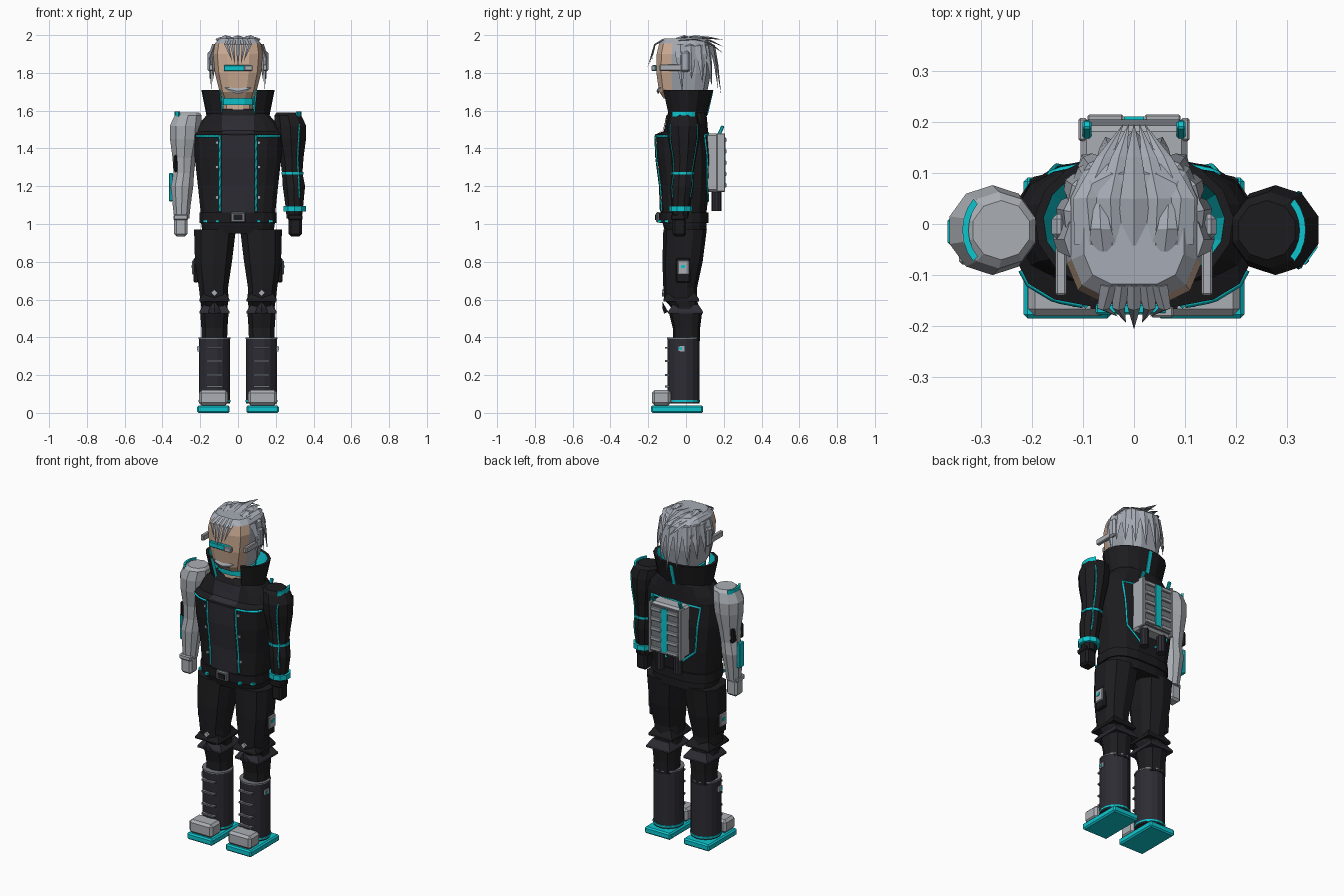
import bpy, bmesh
from math import sin, cos, pi, radians, copysign
from mathutils import Vector, Matrix
from mathutils.bvhtree import BVHTree

if "Cube" in bpy.data.objects:
    bpy.data.objects.remove(bpy.data.objects["Cube"])


def material(name, rgb):
    m = bpy.data.materials.new(name)
    m.use_nodes = True
    m.diffuse_color = (*rgb, 1)
    m.node_tree.nodes["Principled BSDF"].inputs["Base Color"].default_value = (*rgb, 1)
    return m


BLACK = material("black cloth", (.012, .012, .014))
DARK = material("dark slate", (.026, .025, .034))
GREY = material("silver grey", (.40, .42, .45))
STEEL = material("steel", (.17, .18, .20))
HAIR = material("hair grey", (.38, .41, .46))
CYAN = material("cyan", (.004, .56, .62))
SKIN = material("skin", (.62, .42, .30))


def finish(name, bm, mats, rule=None):
    bmesh.ops.remove_doubles(bm, verts=bm.verts, dist=.0002)
    bmesh.ops.recalc_face_normals(bm, faces=bm.faces)
    bm.normal_update()
    if rule:
        for f in bm.faces:
            f.material_index = rule(f)
    mesh = bpy.data.meshes.new(name)
    bm.to_mesh(mesh)
    for m in mats:
        mesh.materials.append(m)
    bpy.context.scene.collection.objects.link(bpy.data.objects.new(name, mesh))
    tree = BVHTree.FromBMesh(bm)
    bm.free()
    return tree


def skin(name, rings, mats, rule=None, closed=True):
    """Join equal rings of points with quads and cap both ends."""
    bm = bmesh.new()
    rows = [[bm.verts.new(p) for p in r] for r in rings]
    n = len(rows[0])
    for a, b in zip(rows, rows[1:]):
        for i in range(n if closed else n - 1):
            j = (i + 1) % n
            bm.faces.new((a[i], a[j], b[j], b[i]))
    if closed:
        bm.faces.new(rows[0])
        bm.faces.new(rows[-1])
    return finish(name, bm, mats, rule)


def loft(name, levels, mats, n=12, e=.8, rule=None):
    """Levels are (z, centre x, half width, front y, back y)."""
    def power(v):
        return copysign(abs(v) ** e, v)
    rings = []
    for z, cx, rx, y0, y1 in levels:
        angles = [(k + .5) * 2 * pi / n for k in range(n)]
        rings.append([(cx + rx * power(cos(a)),
                       (y0 + y1) / 2 + (y1 - y0) / 2 * power(sin(a)), z) for a in angles])
    return skin(name, rings, mats, rule)


def box(name, centre, size, mat, bevel=0, tilt=0, axis='X'):
    bm = bmesh.new()
    bmesh.ops.create_cube(bm, size=1)
    bmesh.ops.scale(bm, vec=size, verts=bm.verts)
    if bevel:
        bmesh.ops.bevel(bm, geom=bm.edges[:], offset=bevel, segments=1, affect='EDGES')
    bmesh.ops.transform(bm, verts=bm.verts, matrix=Matrix.Translation(centre)
                        @ Matrix.Rotation(radians(tilt), 4, axis))
    finish(name, bm, [mat])


def strand(name, path, width, mat, side=(1, 0, 0), thick=.35):
    """Diamond-section lock that tapers to a point."""
    path = [Vector(p) for p in path]
    side = Vector(side).normalized()
    rings = []
    for i, p in enumerate(path):
        along = path[min(i + 1, len(path) - 1)] - path[max(i - 1, 0)]
        up = side.cross(along).normalized() * thick
        w = width * max(1 - (i / (len(path) - 1)) ** 1.6, .02) / 2
        rings.append([p + side * w, p + up * w, p - side * w, p - up * w])
    skin(name, rings, [mat])


def project(tree, x, z, d):
    hit = tree.ray_cast(Vector((x, -d, z)), Vector((0, d, 0)))[0]
    return hit or Vector((x, 0, z))


def piping(name, tree, pts, d, r=.007):
    """Thin trim laid on a surface seen along y direction d."""
    curve = bpy.data.curves.new(name, 'CURVE')
    curve.dimensions = '3D'
    curve.bevel_depth, curve.bevel_resolution = r, 0
    dense = [Vector(a).lerp(Vector(b), t / 8) for a, b in zip(pts, pts[1:]) for t in range(9)]
    spline = curve.splines.new('POLY')
    spline.points.add(len(dense) - 1)
    for q, (x, z) in zip(spline.points, dense):
        q.co = (*project(tree, x, z, d), 1)
    curve.materials.append(CYAN)
    bpy.context.scene.collection.objects.link(bpy.data.objects.new(name, curve))


# Jacket with front panel, belt and trim
jacket = loft("jacket", [(.95, 0, .19, -.11, .11), (1.02, 0, .2, -.13, .11), (1.06, 0, .2, -.135, .11),
                         (1.2, 0, .215, -.14, .125), (1.35, 0, .232, -.16, .13), (1.475, 0, .235, -.165, .12),
                         (1.49, 0, .23, -.12, .118), (1.53, 0, .21, -.11, .115), (1.58, 0, .165, -.1, .11),
                         (1.61, 0, .1, -.085, .09)], [BLACK], 16, .7)
rows = [[project(jacket, x, z, 1) - Vector((0, .005, 0)) for x in (-.085, -.04, 0, .04, .085)]
        for z in (1.06, 1.2, 1.35, 1.47, 1.495, 1.53, 1.575)]
skin("front_panel", rows, [DARK], closed=False)
loft("belt", [(1.005, 0, .207, -.142, .12), (1.06, 0, .207, -.145, .12)], [BLACK], 16, .7)
box("buckle", (0, -.148, 1.035), (.08, .02, .055), STEEL, .006)
box("buckle_centre", (0, -.16, 1.035), (.045, .008, .028), BLACK)
for s in (-1, 1):
    piping("lapel_trim", jacket, [(s * .095, 1.07), (s * .095, 1.47)], 1)
    piping("chest_trim", jacket, [(s * .1, 1.465), (s * .22, 1.465)], 1)
    piping("back_trim", jacket, [(s * .05, 1.12), (s * .14, 1.2), (s * .165, 1.47), (0, 1.48)], -1)
    for z in (1.14, 1.3, 1.43):
        box("rivet", project(jacket, s * .112, z, 1), (.014, .016, .014), GREY)
    for x in (.11, .175):
        box("belt_light", (s * x, -.14 + (x - .11) * .55, 1.015), (.02, .02, .014), CYAN)

# Open standing collar, lined in cyan
rings = []
for k in range(15):
    a = radians(31 + k * 298 / 14)
    rings.append([(rx * sin(a), .002 - ry * cos(a), z) for rx, ry, z in
                  ((.165, .105, 1.56), (.195, .143, 1.71), (.178, .126, 1.71), (.15, .09, 1.56))])


def lining(f):
    c = f.calc_center_median()
    return 1 if f.normal.x * c.x + f.normal.y * c.y < -.02 else 0


skin("collar", rings, [BLACK, CYAN], lining)
box("collar_back_stripe", (0, .126, 1.64), (.022, .008, .13), CYAN, 0, -13)
loft("neck", [(1.57, 0, .082, -.09, .08), (1.69, 0, .08, -.085, .08)], [SKIN])
loft("choker", [(1.63, 0, .1, -.105, .09), (1.67, 0, .1, -.108, .09)], [CYAN])

# Head: skin on the front, hair on the sides and top


def hairline(f):
    c = f.calc_center_median()
    return 0 if c.y < -.07 and c.z < 1.955 and abs(f.normal.z) < .8 else 1


loft("head", [(1.665, 0, .085, -.12, .09), (1.7, 0, .1, -.145, .115), (1.8, 0, .125, -.16, .135),
              (1.9, 0, .135, -.158, .138), (1.955, 0, .125, -.145, .125), (1.982, 0, .1, -.12, .1)],
     [SKIN, HAIR], 12, .6, hairline)
box("visor", (-.005, -.166, 1.825), (.14, .022, .032), CYAN, .004)
box("visor_lens", (.055, -.172, 1.825), (.045, .022, .03), GREY, .004)
for s in (-1, 1):
    strand("chin_beard", [(0, -.148, 1.703), (s * .045, -.147, 1.712), (s * .085, -.12, 1.728)],
           .032, GREY, (0, 0, 1), .5)
    box("visor_arm", (s * .143, -.07, 1.828), (.022, .14, .034), GREY, .004)
    box("ear_piece", (s * .147, -.005, 1.86), (.028, .05, .11), HAIR, .01)
    strand("temple_lock", [(s * .125, -.03, 1.95), (s * .15, -.03, 1.88), (s * .14, -.02, 1.7)],
           .07, HAIR, (0, 1, 0))
    strand("crown_lock", [(s * .06, -.05, 1.975), (s * .065, -.01, 1.993), (s * .07, .09, 1.97)], .06, HAIR)

# Locks swept over the crown, hanging at the back and over the brow
for k in range(-2, 3):
    x = k * .042
    strand("top_lock", [(x, -.04, 1.972), (x * 1.1, .05, 1.99 - abs(k) * .005),
                        (x * .7, .13, 1.985 - abs(k) * .015), (x * .25, .195, 1.975 - abs(k) * .035)], .065, HAIR)
    strand("fringe_lock", [(k * .024, -.12, 1.975), (k * .03, -.165, 1.95),
                           (k * .016, -.205 + abs(k) * .012, 1.825 + abs(k) * .02)], .036, HAIR)
for k in range(-4, 5):
    a = radians(k * 20)
    tip = 1.69 + abs(k) * .02
    strand("back_lock", [(r * sin(a) * .9, r * cos(a), z) for r, z in
                         ((.08, 1.965), (.145, 1.94), (.165, 1.84), (.185 - abs(k) * .004, tip))],
           .075, HAIR, (cos(a), -sin(a), 0))

# Arms: one metal, one sleeved
profile = [(1.59, .26, .058), (1.575, .264, .075), (1.52, .277, .088), (1.45, .28, .084), (1.35, .285, .065),
           (1.27, .287, .057), (1.2, .296, .062), (1.1, .298, .05), (1.03, .298, .042)]
for s, mat, label in ((-1, GREY, "right"), (1, BLACK, "left")):
    levels = [(z, s * x, r, -.012 - r - max(0, 1.35 - z) * .06, -.012 + r - max(0, 1.35 - z) * .06)
              for z, x, r in profile]
    arm = loft(label + "_arm", levels, [mat], 10, 1)
    box(label + "_hand", (s * .303, -.035, .985), (.07, .072, .1), mat, .012)
    box(label + "_knuckles", (s * .303, -.042, 1.035), (.078, .075, .03), mat, .006)
    arc = [radians(t) for t in range(-45, 46, 15)]
    skin(label + "_shoulder_light", [[(s * (.262 + r * cos(a)), -.012 + .07 * sin(a) * r / .06, z) for r, z in
         ((.062, 1.575), (.062, 1.595), (.074, 1.595), (.074, 1.57))] for a in arc], [CYAN])
    if s > 0:
        for d in (-1, 1):
            piping("sleeve_trim", arm, [(.325, 1.53), (.315, 1.35), (.325, 1.14)], d, .005)
        loft("sleeve_band", [(1.262, .288, .062, -.08, .045), (1.275, .288, .062, -.08, .045)], [CYAN], 10, 1)
        loft("sleeve_cuff", [(1.065, .3, .062, -.09, .035), (1.095, .3, .062, -.09, .035)], [CYAN], 10, 1)
box("arm_display", (-.355, -.015, 1.195), (.02, .05, .15), CYAN, .004)
box("elbow_joint", (-.33, -.015, 1.32), (.022, .11, .09), BLACK, .008)

# Legs and boots
for s in (-1, 1):
    x = s * .125
    loft("leg", [(.38, x, .07, -.07, .075), (.45, x, .072, -.07, .075), (.53, x, .078, -.09, .085),
                 (.56, x, .072, -.08, .065), (.6, x, .078, -.115, .06), (.66, s * .13, .08, -.12, .058),
                 (.8, s * .13, .102, -.125, .088), (.97, s * .122, .115, -.12, .11)], [BLACK], 10, .8)
    for z, mat, y0, y1 in ((.525, DARK, -.095, .09), (.59, BLACK, -.12, .07)):
        loft("knee_cuff", [(z, x, .08, y0, y1), (z + .012, x, .08, y0, y1),
                           (z + .05, x, .055, y0 + .025, y1 - .025)], [mat], 4, .02)
    strand("knee_point", [(x, -.105, .53), (x, -.118, .56), (x, -.125, .59)], .07, DARK)
    box("knee_stud", (x, -.122, .635), (.025, .012, .025), GREY, 0, 45, 'Y')
    box("thigh_pouch", (s * .222, -.015, .755), (.025, .075, .13), BLACK, .006)
    box("pouch_flap", (s * .236, -.015, .77), (.014, .06, .075), GREY, .004)
    box("pouch_light", (s * .243, -.015, .775), (.008, .022, .018), CYAN)
    loft("boot_shaft", [(.05, x, .084, -.1, .072), (.395, x, .084, -.1, .072)], [DARK], 16, 1)
    loft("boot_rim", [(.392, x, .086, -.102, .074), (.4, x, .086, -.102, .074)], [STEEL], 16, 1)
    loft("boot_welt", [(.058, x, .087, -.1, .076), (.069, x, .087, -.1, .076)], [CYAN], 16, 1)
    for z in (.14, .2, .275, .345):
        box("boot_strap", (x, -.1, z), (.085, .024, .01), STEEL)
    box("boot_buckle", (s * .208, -.025, .34), (.014, .035, .03), GREY)
    box("boot_buckle_light", (s * .213, -.03, .34), (.008, .016, .016), CYAN)
    box("toe_cap", (s * .13, -.13, .08), (.155, .1, .08), GREY, .014)
    box("sole", (s * .13, -.047, .02), (.172, .276, .04), CYAN, .008)

# Backpack
box("backpack", (0, .148, 1.325), (.21, .09, .31), GREY, .012)
box("backpack_plate", (0, .195, 1.325), (.18, .018, .28), STEEL)
box("backpack_light", (0, .203, 1.33), (.04, .014, .26), CYAN)
for k in range(5):
    for s in (-1, 1):
        box("backpack_rib", (s * .056, .204, 1.205 + k * .06), (.07, .02, .022), GREY, .003)
for s in (-1, 1):
    box("backpack_rail", (s * .1, .185, 1.325), (.018, .045, .31), GREY, .004)
    box("antenna", (s * .092, .182, 1.49), (.018, .018, .065), CYAN, .004, -25)
    loft("thruster", [(1.07, s * .06, .026, .135, .187), (1.18, s * .06, .026, .135, .187)], [DARK], 10, 1)
